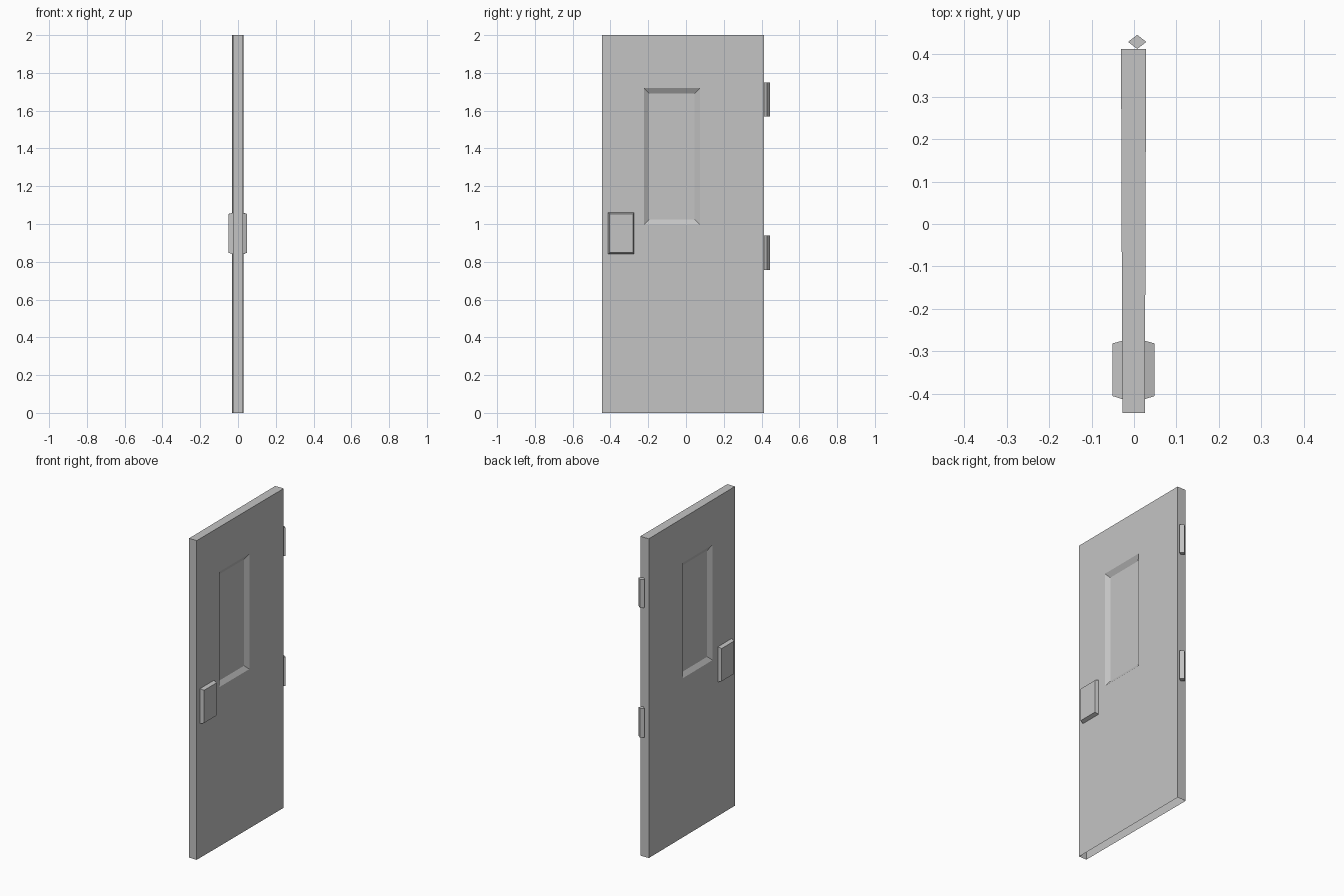
import bpy
import bmesh

if "Cube" in bpy.data.objects:
    bpy.data.objects.remove(bpy.data.objects["Cube"], do_unlink=True)

grey = bpy.data.materials.new("plain_grey")
grey.use_nodes = True
colour = (0.55, 0.55, 0.55, 1)
grey.diffuse_color = colour
grey.node_tree.nodes["Principled BSDF"].inputs["Base Color"].default_value = colour

FRONT, BACK, HEIGHT = -0.445, 0.412, 2.0


def door_x(side, y, lift=0.0):
    """Surface of the slab, which thins slightly towards the latch edge."""
    t = (y - FRONT) / (BACK - FRONT)
    return side * (0.0265 + 0.003 * t + lift) - 0.001


def rectangle(bm, side, y0, y1, z0, z1, lift=0.0):
    corners = ((y0, z0), (y1, z0), (y1, z1), (y0, z1))
    return [bm.verts.new((door_x(side, y, lift), y, z)) for y, z in corners]


def bridge(bm, a, b, skip=()):
    for i in range(4):
        if i not in skip:
            j = (i + 1) % 4
            bm.faces.new((a[i], a[j], b[j], b[i]))


def finish(bm, name):
    bmesh.ops.recalc_face_normals(bm, faces=bm.faces)
    mesh = bpy.data.meshes.new(name)
    bm.to_mesh(mesh)
    bm.free()
    mesh.materials.append(grey)
    obj = bpy.data.objects.new(name, mesh)
    bpy.context.collection.objects.link(obj)
    return obj


# Door slab: a sunken bevelled panel on each side, open underneath
bm = bmesh.new()
outlines = []
for side in (1, -1):
    outer = rectangle(bm, side, FRONT, BACK, 0, HEIGHT)
    rim = rectangle(bm, side, -0.222, 0.074, 0.997, 1.72)
    panel = rectangle(bm, side, -0.195, 0.046, 1.024, 1.69, -0.018)
    bridge(bm, outer, rim)
    bridge(bm, rim, panel)
    bm.faces.new(panel)
    outlines.append(outer)
bridge(bm, *outlines, skip=(0,))
finish(bm, "door_slab")

# Handle plates, one on each side, narrowing outwards
for side, name in ((1, "left_handle_plate"), (-1, "right_handle_plate")):
    bm = bmesh.new()
    base = rectangle(bm, side, -0.412, -0.275, 0.84, 1.06)
    cap = rectangle(bm, side, -0.405, -0.281, 0.848, 1.053, 0.0225)
    bridge(bm, base, cap)
    bm.faces.new(base)
    bm.faces.new(cap)
    finish(bm, name)

# Four-sided hinge pins on the back edge
for name, z0, z1 in (("lower_hinge", 0.757, 0.938), ("upper_hinge", 1.57, 1.748)):
    bm = bmesh.new()
    bmesh.ops.create_cone(bm, cap_ends=True, segments=4, radius1=1, radius2=1, depth=1)
    bmesh.ops.scale(bm, vec=(0.0215, 0.0165, z1 - z0), verts=bm.verts)
    bmesh.ops.translate(bm, vec=(0.0075, 0.4285, (z0 + z1) / 2), verts=bm.verts)
    finish(bm, name)
